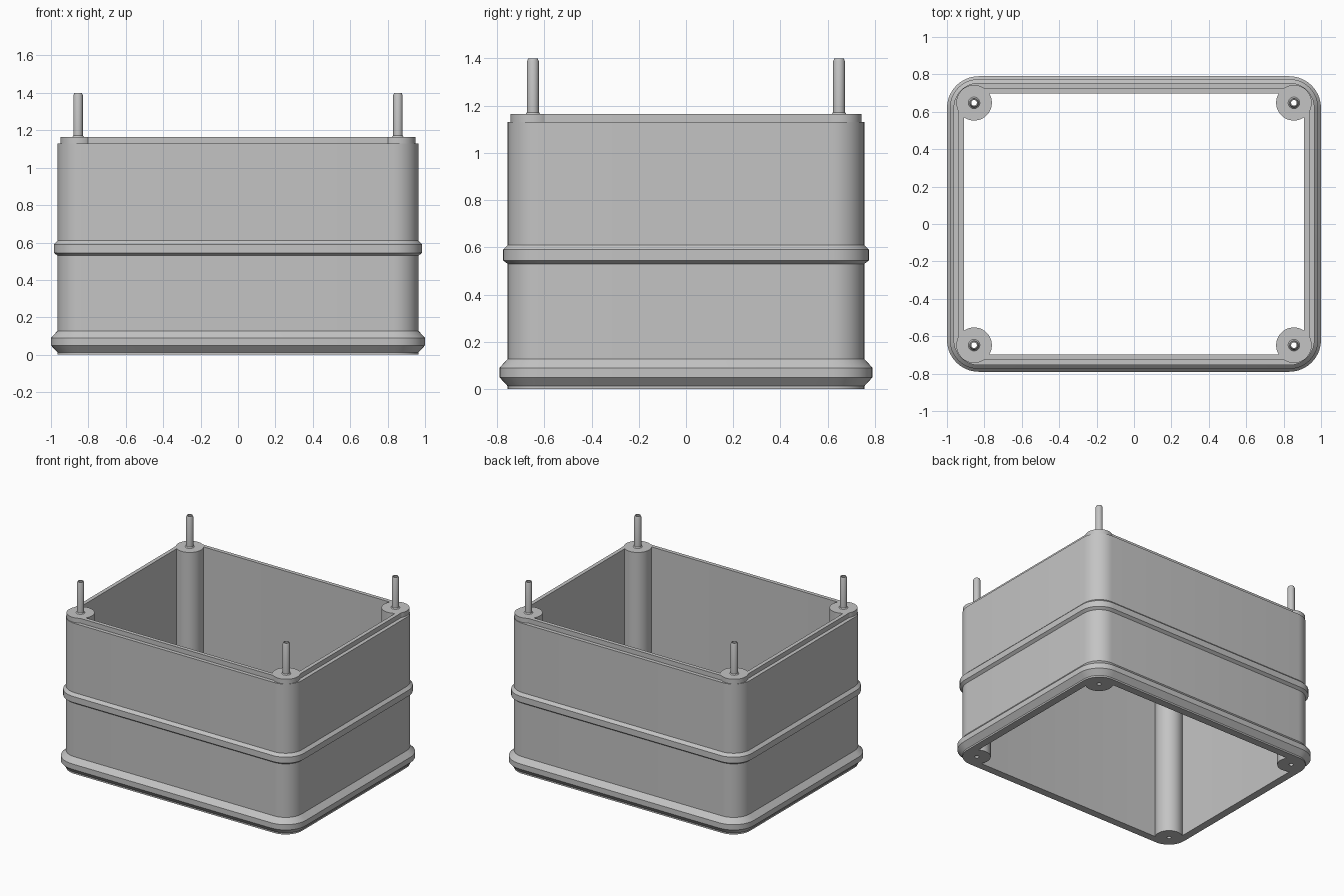
import bpy
import bmesh
from math import sin, cos, pi, radians

cube = bpy.data.objects.get("Cube")
if cube:
    bpy.data.objects.remove(cube, do_unlink=True)

grey = bpy.data.materials.new("light grey")
grey.use_nodes = True
colour = (0.55, 0.55, 0.55, 1)
grey.diffuse_color = colour
grey.node_tree.nodes["Principled BSDF"].inputs["Base Color"].default_value = colour


def loft(name, rings):
    """Join rings of points into a closed solid, last ring back to the first."""
    bm = bmesh.new()
    loops = [[bm.verts.new(p) for p in ring] for ring in rings]
    for a, b in zip(loops, loops[1:] + loops[:1]):
        n = len(a)
        for i in range(n):
            j = (i + 1) % n
            bm.faces.new((a[i], a[j], b[j], b[i]))
    bmesh.ops.recalc_face_normals(bm, faces=bm.faces)
    mesh = bpy.data.meshes.new(name)
    bm.to_mesh(mesh)
    bm.free()
    mesh.materials.append(grey)
    obj = bpy.data.objects.new(name, mesh)
    bpy.context.collection.objects.link(obj)
    bpy.ops.object.select_all(action="DESELECT")
    obj.select_set(True)
    bpy.context.view_layer.objects.active = obj
    bpy.ops.object.shade_smooth_by_angle(angle=radians(25))
    return obj


HALF_X, HALF_Y, RADIUS, STEPS = 0.965, 0.755, 0.135, 10


def rounded_ring(offset, z):
    """Rounded rectangle, moved outward from the wall by the offset."""
    ring = []
    for quarter, (sx, sy) in enumerate(((1, 1), (-1, 1), (-1, -1), (1, -1))):
        for i in range(STEPS + 1):
            a = (quarter + i / STEPS) * pi / 2
            r = RADIUS + offset
            ring.append((sx * (HALF_X - RADIUS) + r * cos(a),
                         sy * (HALF_Y - RADIUS) + r * sin(a), z))
    return ring


def lathe(name, x, y, profile, sides):
    return loft(name, [[(x + r * cos(2 * pi * i / sides),
                         y + r * sin(2 * pi * i / sides), z)
                        for i in range(sides)] for r, z in profile])


# Housing: base flange, middle band, stepped rim and inner wall
LIP, INNER, TOP = -0.028, -0.057, 1.165
housing = [
    (0, 0), (0, 0.012), (0.035, 0.05), (0.035, 0.09), (0, 0.128),
    (0, 0.53), (0.02, 0.545), (0.02, 0.59), (0, 0.61),
    (0, 1.13), (LIP, 1.13), (LIP, TOP), (INNER, TOP), (INNER, 0),
]
loft("housing", [rounded_ring(d, z) for d, z in housing])

# Corner columns with hollow pins on top
HOLE = 0.015
column = [(HOLE, 0), (0.095, 0), (0.095, TOP), (HOLE, TOP)]
pin = [(HOLE, TOP), (0.031, TOP), (0.025, TOP + 0.007),
       (0.025, 1.388), (0.02, 1.4), (HOLE, 1.4)]
for side, x in (("left", 0.855), ("right", -0.855)):
    for end, y in (("front", -0.648), ("back", 0.648)):
        lathe(f"{end}_{side}_column", x, y, column, 48)
        lathe(f"{end}_{side}_pin", x, y, pin, 24)
